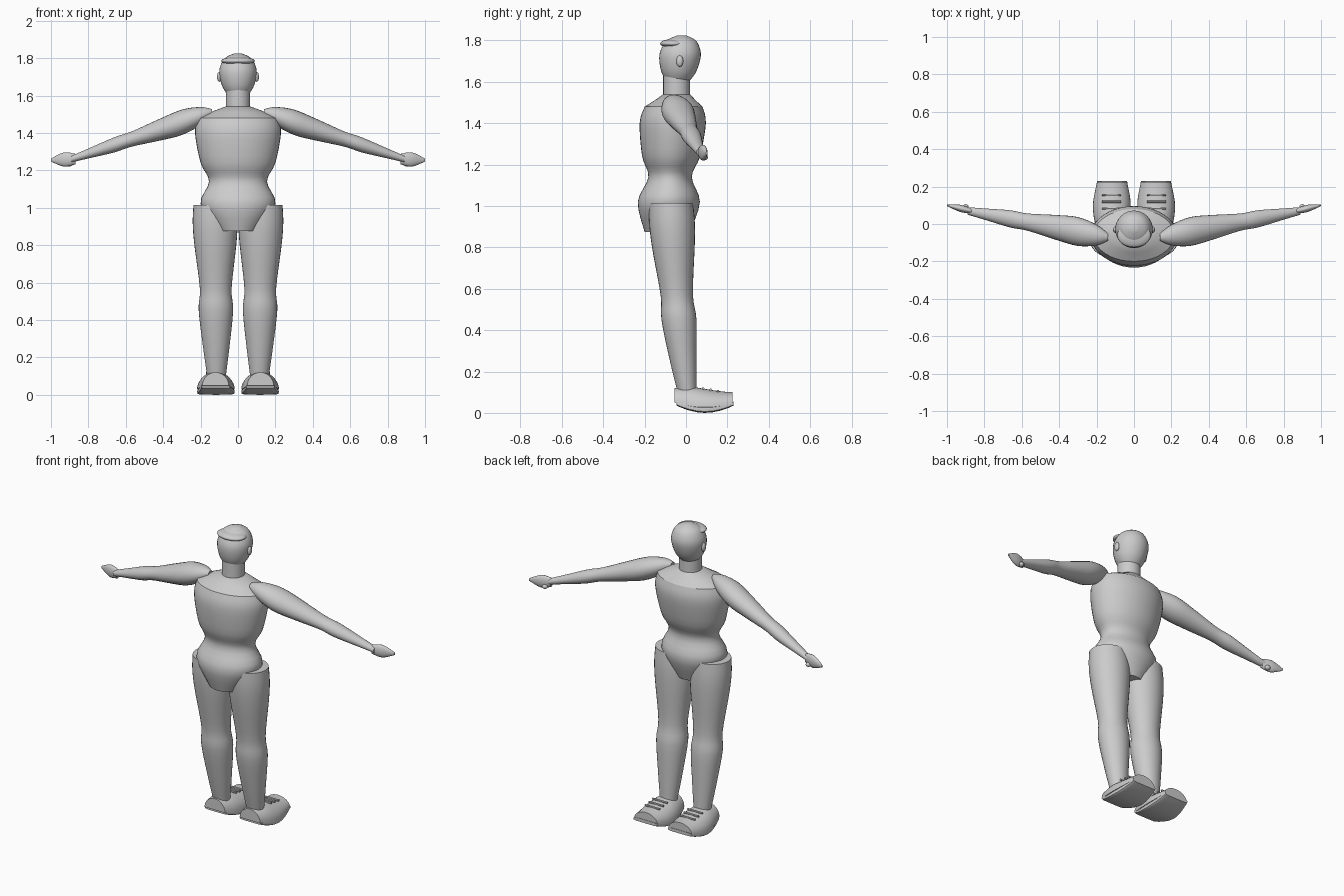
import bpy, bmesh, math
from mathutils import Vector

default_cube = bpy.data.objects.get("Cube")
if default_cube:
    bpy.data.objects.remove(default_cube, do_unlink=True)

shade = (.6, .6, .6, 1)
grey = bpy.data.materials.new("plain_grey")
grey.use_nodes = True
grey.diffuse_color = shade
grey.node_tree.nodes["Principled BSDF"].inputs["Base Color"].default_value = shade


def finish(bm, name, side, sharp_angle):
    """Turn a bmesh into a shaded object on the chosen side of the body."""
    for vert in bm.verts:
        vert.co.x *= side
    bmesh.ops.recalc_face_normals(bm, faces=bm.faces)
    mesh = bpy.data.meshes.new(name)
    bm.to_mesh(mesh)
    bm.free()
    mesh.materials.append(grey)
    mesh.polygons.foreach_set("use_smooth", [True] * len(mesh.polygons))
    mesh.set_sharp_from_angle(angle=math.radians(sharp_angle))
    obj = bpy.data.objects.new(name, mesh)
    bpy.context.collection.objects.link(obj)


def smooth_profile(profile, steps=4):
    """Catmull-Rom interpolation through the profile's points."""
    points = [Vector(p) for p in profile]
    points = [points[0]] + points + [points[-1]]
    result = []
    for a, b, c, d in zip(points, points[1:], points[2:], points[3:]):
        for step in range(steps):
            t = step / steps
            bend = 2 * a - 5 * b + 4 * c - d
            twist = 3 * (b - c) + d - a
            result.append(b + (t * (c - a) + t * t * bend + t ** 3 * twist) / 2)
    return result + [points[-1]]


def loft(name, axis, start, end, profile, side=1, ratio=1, bow=(0, 0, 0),
         flat_base=False, roundness=1, smooth=True, sides=32):
    """Skin elliptical rings of (station, radius[, second radius]) along a bowed line."""
    start, end, bow = Vector(start), Vector(end), Vector(bow)
    along = "xyz".index(axis)
    across = [i for i in range(3) if i != along]
    rings = [(p[0], p[1], p[2] if len(p) > 2 else p[1] * ratio) for p in profile]
    bm = bmesh.new()
    loops = []
    for station, first, second in smooth_profile(rings) if smooth else rings:
        t = (station - start[along]) / (end[along] - start[along])
        centre = start.lerp(end, t) + bow * 4 * t * (1 - t)
        loop = []
        for i in range(sides):
            turn = math.tau * i / sides
            u, v = (math.copysign(abs(w) ** roundness, w)
                    for w in (math.cos(turn), math.sin(turn)))
            co = centre.copy()
            co[across[0]] += first * u
            co[across[1]] += second * (max(v, 0) if flat_base else v)
            loop.append(bm.verts.new(co))
        loops.append(loop)
    for lower, upper in zip(loops, loops[1:]):
        for i in range(sides):
            bm.faces.new((lower[i - 1], lower[i], upper[i], upper[i - 1]))
    bm.faces.new(loops[0])
    bm.faces.new(loops[-1])
    finish(bm, name, side, sharp_angle=38)


def ellipsoid(name, centre, radii, side=1):
    bm = bmesh.new()
    bmesh.ops.create_uvsphere(bm, u_segments=24, v_segments=14, radius=1)
    for vert in bm.verts:
        vert.co = Vector(c + r * k for c, r, k in zip(centre, radii, vert.co))
    finish(bm, name, side, sharp_angle=60)


# Torso: hips, waist and chest, then the sloping shoulder cap
loft("torso", "z", (0, -.09, .88), (0, -.06, 1.48),
     [(.875, .11, .11), (1.02, .2, .15), (1.14, .155, .105), (1.24, .2, .14),
      (1.4, .23, .16), (1.48, .215, .14)], sides=40)
loft("shoulder_cap", "z", (0, -.06, 1.48), (0, -.045, 1.54),
     [(1.48, .215, .14), (1.51, .15, .1), (1.54, .07, .065)], smooth=False, sides=40)

# Neck, head and forehead hair
loft("neck", "z", (0, -.045, 1.5), (0, -.045, 1.66), [(1.5, .065), (1.66, .065)], smooth=False)
loft("head", "z", (0, -.04, 1.59), (0, -.02, 1.83),
     [(1.59, .045), (1.64, .08), (1.7, .098), (1.75, .097), (1.8, .07), (1.825, .02)])
ellipsoid("forehead_hair", (0, -.06, 1.785), (.09, .065, .022))

for side, label in ((1, "left_"), (-1, "right_")):
    ellipsoid(label + "ear", (.1, -.03, 1.7), (.012, .017, .027), side)

    # Arm, hand and thumb, sloping outward and forward
    loft(label + "arm", "x", (.14, -.07, 1.51), (.89, .07, 1.26),
         [(.14, .02), (.2, .055), (.3, .077), (.42, .066), (.57, .046),
          (.66, .046), (.8, .03), (.89, .02)], side, ratio=.88, sides=24)
    loft(label + "hand", "x", (.87, .07, 1.26), (1, .1, 1.255),
         [(.87, .014), (.93, .019), (1, .004)], side, ratio=2, sides=20)
    ellipsoid(label + "thumb", (.9, .09, 1.235), (.016, .016, .014), side)

    # Leg: ankle, calf, knee and thigh
    loft(label + "leg", "z", (.115, .005, .1), (.123, -.072, 1.015),
         [(.1, .05), (.25, .07), (.45, .092), (.57, .085), (.8, .112),
          (.92, .12), (1.015, .115)], side, ratio=.92, bow=(0, -.01, 0))

    # Shoe: domed upper and curved sole
    loft(label + "shoe_upper", "y", (.12, -.055, .05), (.117, .225, .045),
         [(-.055, .07, .07), (.03, .095, .093), (.12, .1, .083), (.225, .08, .055)],
         side, bow=(0, 0, -.02), flat_base=True)
    loft(label + "sole", "y", (.12, -.045, .045), (.117, .23, .045),
         [(-.045, .075, .01), (.09, .1, .016), (.23, .08, .01)],
         side, bow=(0, 0, -.029), roundness=.4, sides=24)

    # Three laces stepping down the front of the shoe
    for row in range(3):
        y, z = .083 + row * .036, .118 - row * .006
        loft(f"{label}lace_{row + 1}", "x", (.07, y, z), (.17, y, z),
             [(.07, .006), (.17, .006)], side, smooth=False, sides=8)
